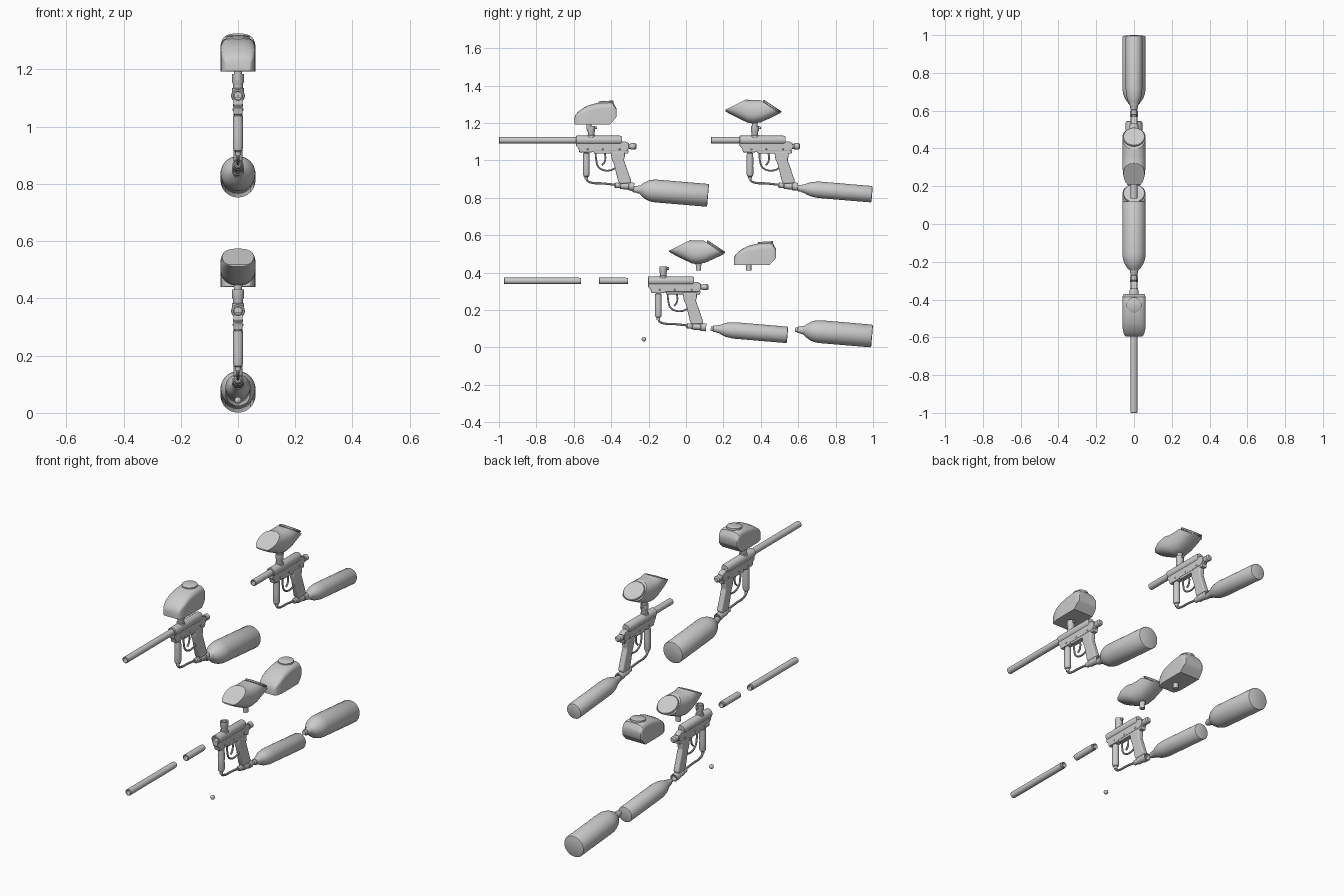
import bpy, bmesh, math
from mathutils import Vector

if "Cube" in bpy.data.objects:
    bpy.data.objects.remove(bpy.data.objects["Cube"])

TILT = math.radians(4.8)
TANK_DIR = (0, math.cos(TILT), -math.sin(TILT))
UP, BACK = (0, 0, 1), (0, 1, 0)


def finish(name, bm, bevel=0):
    bmesh.ops.recalc_face_normals(bm, faces=bm.faces)
    me = bpy.data.meshes.new(name)
    bm.to_mesh(me)
    bm.free()
    ob = bpy.data.objects.new(name, me)
    bpy.context.collection.objects.link(ob)
    if bevel:
        m = ob.modifiers.new("bevel", "BEVEL")
        m.width, m.segments, m.limit_method = bevel, 3, 'ANGLE'
    smooth(ob)
    return ob


def smooth(ob):
    bpy.ops.object.select_all(action='DESELECT')
    ob.select_set(True)
    bpy.context.view_layer.objects.active = ob
    bpy.ops.object.shade_smooth_by_angle(angle=math.radians(35))


def skin(bm, rings, caps=True):
    rows = [[bm.verts.new(p) for p in r] for r in rings]
    n = len(rows[0])
    for a, b in zip(rows, rows[1:]):
        for i in range(n):
            bm.faces.new((a[i], a[(i + 1) % n], b[(i + 1) % n], b[i]))
    if caps:
        bm.faces.new(rows[0])
        bm.faces.new(rows[-1])


def lathe(name, origin, axis, profile, segs=32, closed=False, sx=1):
    """Revolve (distance, radius) pairs round an axis in the yz plane."""
    o, d = Vector(origin), Vector(axis).normalized()
    side, up = Vector((1, 0, 0)), Vector((1, 0, 0)).cross(d)
    if closed:
        profile = profile + profile[:1]
    rings = [[o + d * t + (side * sx * math.cos(a) + up * math.sin(a)) * r
              for a in (2 * math.pi * i / segs for i in range(segs))] for t, r in profile]
    bm = bmesh.new()
    skin(bm, rings, not closed)
    if closed:
        bmesh.ops.remove_doubles(bm, verts=bm.verts, dist=1e-6)
    return finish(name, bm)


def prism(name, pts, half, off, bevel=.003):
    bm = bmesh.new()
    skin(bm, [[(x, y + off[0], z + off[1]) for y, z in pts] for x in (-half, half)])
    return finish(name, bm, bevel)


def tube(name, pts, radius, off):
    cu = bpy.data.curves.new(name, 'CURVE')
    cu.dimensions, cu.bevel_depth, cu.bevel_resolution = '3D', radius, 3
    cu.use_fill_caps = True
    sp = cu.splines.new('BEZIER')
    sp.bezier_points.add(len(pts) - 1)
    for bp, (y, z) in zip(sp.bezier_points, pts):
        bp.co = (0, y + off[0], z + off[1])
        bp.handle_left_type = bp.handle_right_type = 'AUTO'
    ob = bpy.data.objects.new(name, cu)
    bpy.context.collection.objects.link(ob)
    bpy.ops.object.select_all(action='DESELECT')
    ob.select_set(True)
    bpy.context.view_layer.objects.active = ob
    bpy.ops.object.convert(target='MESH')
    smooth(bpy.context.object)


def marker(tag, dy, dz):
    off = (dy, dz)

    def L(name, y, z, axis, prof, **k):
        lathe(name + tag, (0, y + dy, z + dz), axis, prof, **k)

    # receiver: bored top tube, lower block, rear knob
    L("receiver_tube", -.203, .356, BACK,
      [(0, .017), (0, .021), (.003, .024), (.235, .024), (.246, .02), (.246, .001), (.05, .001), (.05, .017)],
      closed=True)
    prism("receiver_block" + tag, [(-.203, .35), (-.203, .325), (-.19, .312), (-.185, .291), (-.12, .291),
          (-.11, .297), (.065, .297), (.08, .31), (.08, .34), (.06, .35)], .016, off)
    L("rear_knob", .075, .323, BACK, [(0, .013), (.012, .013), (.014, .017), (.038, .017), (.045, .011)])
    for i, y in enumerate((-.14, -.06, .03)):
        for s in (-1, 1):
            bm = bmesh.new()
            bmesh.ops.create_uvsphere(bm, u_segments=10, v_segments=6, radius=.005)
            bmesh.ops.translate(bm, verts=bm.verts, vec=(s * .015, y + dy, .308 + dz))
            finish(f"pin_{i}_{s}{tag}", bm)
    # feed neck with clamp
    L("feed_neck", -.122, .37, UP, [(0, .021), (.012, .021), (.014, .017), (.026, .017), (.034, .021),
      (.062, .021), (.062, .015), (.03, .015), (.03, .001), (0, .001)], closed=True)
    L("clamp_lever", -.108, .422, BACK, [(0, .007), (.016, .007), (.018, .005)], segs=12)
    # front grip
    L("front_grip", -.148, .3, (0, 0, -1), [(0, .012), (.012, .012), (.014, .017), (.05, .018), (.08, .0175),
      (.125, .018), (.136, .015), (.14, .01), (.152, .009)])
    # trigger frame and grip
    prism("trigger_frame" + tag, [(-.115, .302), (-.105, .284), (.075, .284), (.078, .302)], .014, off)
    prism("grip" + tag, [(-.018, .295), (.058, .295), (.058, .27), (.053, .25), (.062, .225), (.092, .138),
          (.086, .126), (.032, .124), (.022, .137), (.001, .225), (-.012, .255)], .016, off, .006)
    tube("trigger_guard" + tag, [(-.098, .29), (-.095, .25), (-.084, .215), (-.055, .196), (-.02, .195),
         (.008, .207)], .005, off)
    tube("trigger" + tag, [(-.05, .29), (-.046, .262), (-.05, .24), (-.064, .222)], .005, off)
    # air hose and bottle adapter
    tube("air_hose" + tag, [(-.148, .158), (-.143, .14), (-.12, .129), (-.06, .125), (.02, .116)], .006, off)
    L("bottle_adapter", .002, .116, TANK_DIR, [(0, .009), (.006, .014), (.03, .014), (.034, .018), (.075, .018),
      (.078, .021), (.106, .021), (.106, .015), (.07, .015), (.07, .001), (0, .001)], closed=True)
    prism("adapter_mount" + tag, [(.025, .13), (.03, .105), (.085, .1), (.088, .132)], .012, off, .002)


def barrel(name, y, z, length):
    lathe(name, (0, y, z), BACK, [(0, .013), (0, .016), (.002, .0175), (length - .012, .0175),
          (length - .01, .0155), (length, .0155), (length, .013)], closed=True)


def tank(name, rear_y, rear_z, radius, length, neck):
    d = Vector(TANK_DIR)
    o = Vector((0, rear_y, rear_z)) - d * length
    r, s = radius, length
    lathe(name, o, d, [(0, .011), (.012, .013), (.014, .017), (.032, .018), (.036, .021), (.046, .022),
          (neck * .6, .022 + (r - .022) * .38), (neck * .8, .022 + (r - .022) * .72), (neck, r * .94),
          (neck + .015, r * .985), (neck + .03, r), (s - .006, r), (s - .002, r - .002), (s, r - .006)], segs=40)


def round_hopper(tag, dy, dz):
    # pointed shell, planed flat on its upper front and on the slanted rear
    stations = [(-.09, .53, .511, .036), (-.075, .56, .502, .048), (-.04, .58, .483, .057), (0, .58, .464, .061),
                (.03, .572, .45, .062), (.06, .572, .445, .062), (.1, .572, .452, .062), (.15, .575, .474, .061),
                (.22, .58, .508, .058)]
    bm = bmesh.new()
    rings = []
    for y, zt, zb, w in stations:
        ring = []
        for i in range(40):
            a = 2 * math.pi * i / 40
            c, s = math.cos(a), math.sin(a)
            ring.append((math.copysign(abs(c) ** .85, c) * w, y + dy,
                         (zt + zb) / 2 + dz + math.copysign(abs(s) ** .85, s) * (zt - zb) / 2))
        rings.append(ring)
    skin(bm, rings)
    n = Vector((0, .065, .097)).normalized()
    c = Vector((0, .163 + dy, .541 + dz)) - n * .012
    for co, no in ((Vector((0, -.09 + dy, .518 + dz)), Vector((0, -.05, .1))), (c, n)):
        cut = bmesh.ops.bisect_plane(bm, geom=bm.verts[:] + bm.edges[:] + bm.faces[:], plane_co=co,
                                     plane_no=no, clear_outer=True)['geom_cut']
        bmesh.ops.holes_fill(bm, edges=[e for e in cut if isinstance(e, bmesh.types.BMEdge)])
    finish("round_hopper" + tag, bm, .002)
    lathe("round_hopper_lid" + tag, c, n, [(-.002, .052), (.003, .052), (.004, .058), (.01, .058), (.013, .055)],
          segs=40)
    lathe("round_hopper_spout" + tag, (0, .067 + dy, .412 + dz), UP, [(0, .014), (.02, .014), (.05, .017)])


def box_hopper(tag, dy, dz):
    # flat-bottomed shell with an arched top
    stations = [(.257, .477, .442, .042), (.262, .492, .44, .049), (.275, .507, .44, .055), (.3, .526, .44, .06),
                (.33, .542, .44, .061), (.37, .553, .44, .061), (.41, .559, .44, .061), (.446, .561, .44, .061),
                (.466, .553, .462, .061), (.479, .53, .477, .058), (.482, .522, .482, .055)]
    bm = bmesh.new()
    rings = []
    for y, zt, zb, w in stations:
        h = (zt - zb) * .3
        ring = [(-w, y + dy, zb + dz), (w, y + dy, zb + dz)]
        for i in range(17):
            a = math.pi * i / 16
            c, s = math.cos(a), math.sin(a)
            ring.append((math.copysign(abs(c) ** .7, c) * w, y + dy, zt - h + h * s ** .8 + dz if s > 1e-6
                         else zt - h + dz))
        rings.append(ring)
    skin(bm, rings)
    finish("box_hopper" + tag, bm)
    lathe("box_hopper_lid" + tag, (0, .425 + dy, .553 + dz), (0, -.06, 1), [(0, .04), (.011, .04), (.013, .037)])
    lathe("box_hopper_spout" + tag, (0, .335 + dy, .412 + dz), UP, [(0, .014), (.035, .014)])


# exploded set along the bottom, two assembled markers above
RAISE = .752
for tag, y, z in (("_parts", 0, 0), ("_long", -.385, RAISE), ("_short", .49, RAISE)):
    marker(tag, y, z)
for tag, y, z in (("_parts", 0, 0), ("_short", .3, RAISE)):
    round_hopper(tag, y, z)
for tag, y, z in (("_parts", 0, 0), ("_long", -.853, RAISE)):
    box_hopper(tag, y, z)
barrel("long_barrel_parts", -.973, .356, .412)
barrel("long_barrel_long", -1, .356 + RAISE, .43)
barrel("short_barrel_parts", -.465, .356, .155)
barrel("short_barrel_short", .134, .356 + RAISE, .17)
tank("large_tank_parts", .995, .061, .061, .413, .105)
tank("large_tank_long", .118, .061 + RAISE, .061, .413, .105)
tank("small_tank_parts", .543, .067, .044, .412, .105)
tank("small_tank_short", .995, .067 + RAISE, .044, .412, .105)

# loose ball
bm = bmesh.new()
bmesh.ops.create_uvsphere(bm, u_segments=20, v_segments=12, radius=.012)
bmesh.ops.translate(bm, verts=bm.verts, vec=(0, -.225, .044))
finish("ball", bm)
